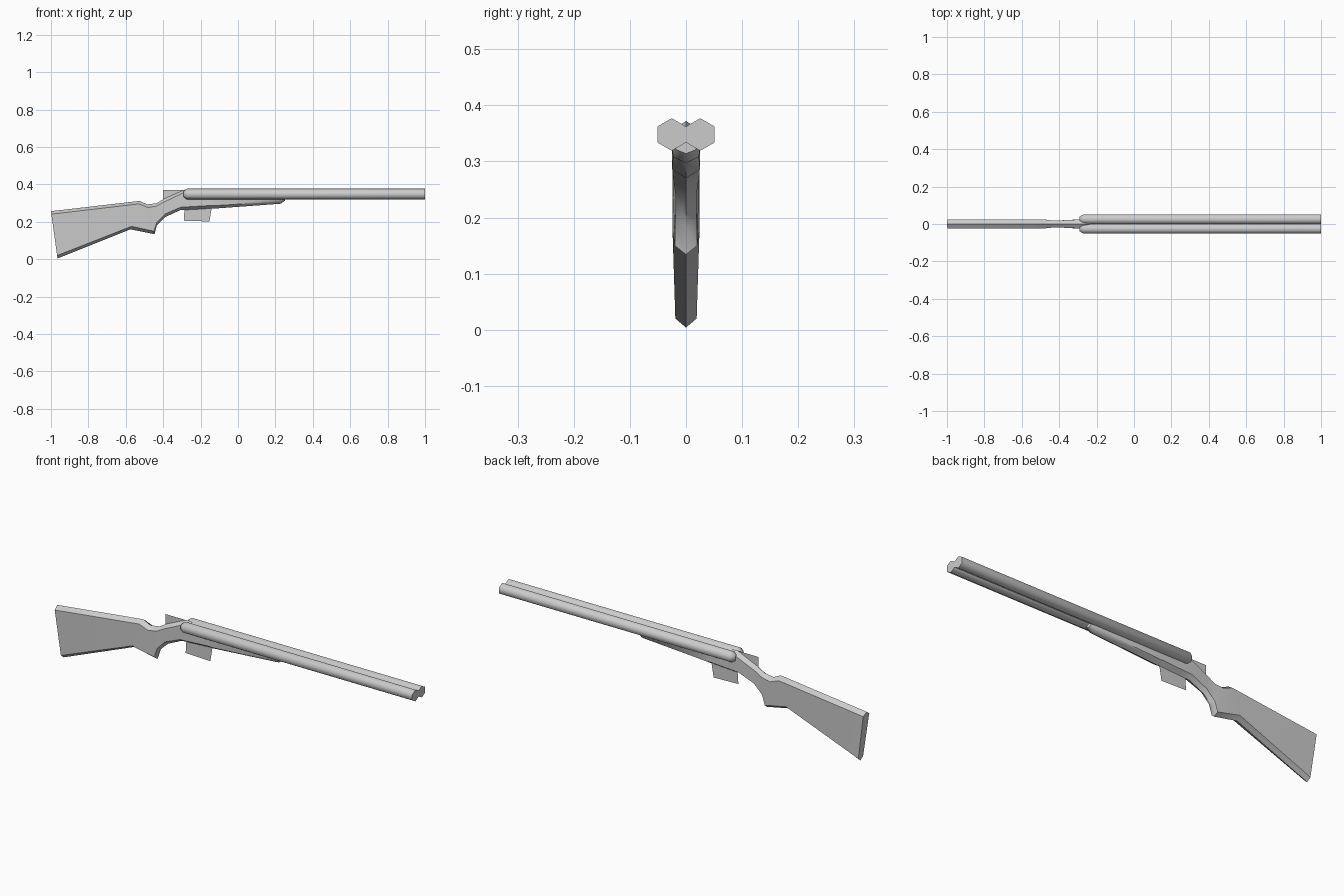
import bpy, bmesh
from math import sin, cos, pi, radians

if "Cube" in bpy.data.objects:
    bpy.data.objects.remove(bpy.data.objects["Cube"])


def finish(bm, name, angle=50):
    bmesh.ops.recalc_face_normals(bm, faces=bm.faces)
    me = bpy.data.meshes.new(name)
    bm.to_mesh(me)
    bm.free()
    ob = bpy.data.objects.new(name, me)
    bpy.context.collection.objects.link(ob)
    bpy.ops.object.select_all(action='DESELECT')
    bpy.context.view_layer.objects.active = ob
    ob.select_set(True)
    bpy.ops.object.shade_smooth_by_angle(angle=radians(angle))
    return ob


def loft(name, rings, angle=50):
    bm = bmesh.new()
    loops = [[bm.verts.new(p) for p in ring] for ring in rings]
    for a, b in zip(loops, loops[1:]):
        for i in range(len(a)):
            j = (i + 1) % len(a)
            bm.faces.new((a[i], a[j], b[j], b[i]))
    bm.faces.new(loops[0])
    bm.faces.new(loops[-1])
    return finish(bm, name, angle)


def section(top, bottom, w_top, w_bottom, ridge=0.016):
    # Six-sided slice with a ridge along the top and the bottom edge
    (xt, zt), (xb, zb) = top, bottom
    t = min(ridge / (zt - zb), 0.3)

    def pt(f, y):
        return (xt + (xb - xt) * f, y, zt + (zb - zt) * f)
    return [pt(0, 0), pt(t, w_top), pt(1 - t, w_bottom),
            pt(1, 0), pt(1 - t, -w_bottom), pt(t, -w_top)]


def card(name, corners):
    bm = bmesh.new()
    bm.faces.new([bm.verts.new((x, 0, z)) for x, z in corners])
    return finish(bm, name)


# Stock, grip and receiver
loft("stock_and_receiver", [section(*s) for s in [
    ((-1.0, 0.257), (-0.965, 0.004), 0.024, 0.019),
    ((-0.525, 0.312), (-0.575, 0.160), 0.024, 0.024),
    ((-0.485, 0.293), (-0.446, 0.134), 0.024, 0.020),
    ((-0.435, 0.300), (-0.434, 0.182), 0.019, 0.019),
    ((-0.400, 0.321), (-0.388, 0.226), 0.019, 0.019),
    ((-0.286, 0.372), (-0.310, 0.262), 0.024, 0.024),
    ((-0.270, 0.372), (-0.255, 0.265), 0.024, 0.024),
    ((-0.137, 0.340), (-0.137, 0.272), 0.024, 0.024),
]])

# Fore-end under the barrels
loft("fore_end", [section(*s) for s in [
    ((-0.137, 0.340), (-0.137, 0.270), 0.025, 0.025),
    ((0.228, 0.335), (0.228, 0.297), 0.025, 0.023),
    ((0.252, 0.335), (0.252, 0.314), 0.022, 0.016),
]])

# Pair of six-sided barrels with tapered breech ends
for side, y0 in (("left", 0.0255), ("right", -0.0255)):
    rings = []
    for x, r in ((-0.292, 0.015), (-0.272, 0.029), (1.0, 0.029)):
        rings.append([(x, y0 + r * sin(i * pi / 3), 0.348 + r * cos(i * pi / 3))
                      for i in range(6)])
    loft("barrel_" + side, rings, 62)

# Flat lever and trigger guard panels
card("top_lever", [(-0.40, 0.315), (-0.40, 0.371), (-0.28, 0.371), (-0.28, 0.315)])
card("trigger_guard", [(-0.29, 0.206), (-0.285, 0.28), (-0.14, 0.28), (-0.153, 0.202)])
